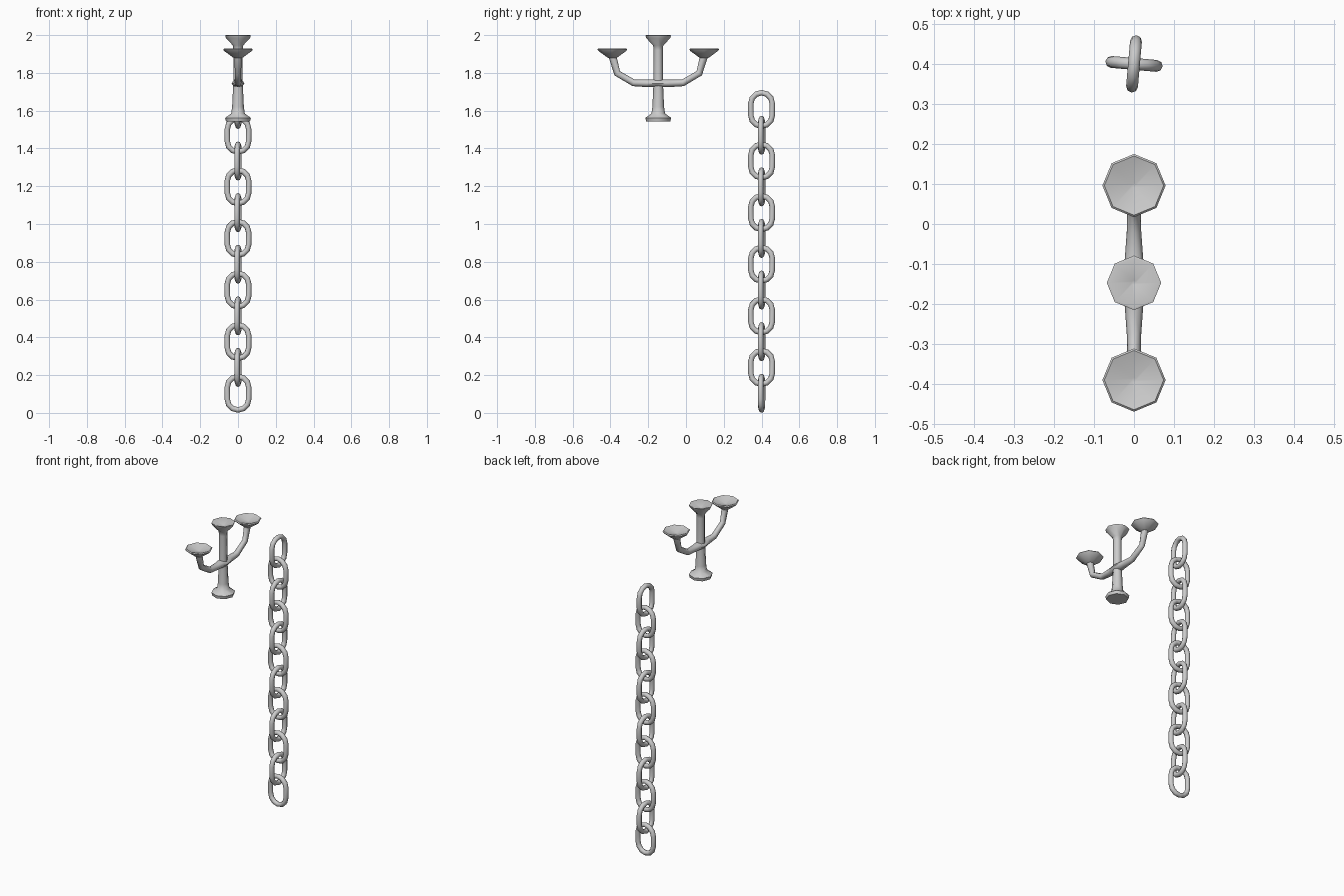
import bpy, math
from mathutils import Vector

if "Cube" in bpy.data.objects:
    bpy.data.objects.remove(bpy.data.objects["Cube"])

CY = -0.147      # candelabra centre
CHAIN_Y = 0.40   # chain centre


def loft(name, rings, caps=True, closed=False):
    """Skin a list of equal-length vertex rings."""
    n, m = len(rings[0]), len(rings)
    verts = [v for r in rings for v in r]
    faces = []
    for i in range(m if closed else m - 1):
        a, b = i * n, ((i + 1) % m) * n
        for j in range(n):
            k = (j + 1) % n
            faces.append((a + j, a + k, b + k, b + j))
    if caps and not closed:
        faces.append(tuple(range(n))[::-1])
        faces.append(tuple(range((m - 1) * n, m * n)))
    me = bpy.data.meshes.new(name)
    me.from_pydata(verts, [], faces)
    ob = bpy.data.objects.new(name, me)
    bpy.context.collection.objects.link(ob)
    bpy.ops.object.select_all(action='DESELECT')
    ob.select_set(True)
    bpy.context.view_layer.objects.active = ob
    bpy.ops.object.mode_set(mode='EDIT')
    bpy.ops.mesh.select_all(action='SELECT')
    bpy.ops.mesh.normals_make_consistent(inside=False)
    bpy.ops.object.mode_set(mode='OBJECT')
    bpy.ops.object.shade_smooth_by_angle(angle=math.radians(55))
    return ob


def lathe(name, y, profile, sides=8):
    """Turn an (r, z) profile about a vertical axis."""
    rings = [[Vector((r * math.sin(2 * math.pi * j / sides),
                      y + r * math.cos(2 * math.pi * j / sides), z))
              for j in range(sides)] for r, z in profile]
    return loft(name, rings)


def tube(name, path, origin, sides=8):
    """Sweep an elliptical section along (y, z, rx, r) points in the yz plane."""
    pts = [Vector((0, p[0], p[1])) for p in path]
    rings = []
    for i, (y, z, rx, r) in enumerate(path):
        t = (pts[min(i + 1, len(pts) - 1)] - pts[max(i - 1, 0)]).normalized()
        if i in (0, len(pts) - 1):
            t = Vector((0, 0, 1 if i else -1))
        side = Vector((0, -t.z, t.y))
        rings.append([origin + pts[i] + Vector((rx * math.cos(a), 0, 0)) + side * r * math.sin(a)
                      for a in (2 * math.pi * j / sides for j in range(sides))])
    return loft(name, rings)


# central stem with flared foot and dished top cup
lathe("stem", CY, [
    (0.064, 1.543), (0.068, 1.562), (0.036, 1.585), (0.031, 1.62), (0.025, 1.75),
    (0.024, 1.92), (0.027, 1.945), (0.064, 1.985), (0.068, 1.998), (0.062, 2.0), (0.006, 1.975)])

# curved arms as one sweep
half = [(0, 1.745, 0.034, 0.021), (0.06, 1.745, 0.023, 0.020), (0.130, 1.747, 0.018, 0.018),
        (0.217, 1.798, 0.016, 0.018), (0.243, 1.89, 0.020, 0.022)]
path = [(-y, z, rx, r) for y, z, rx, r in half[:0:-1]] + half
tube("arms", path, Vector((0, CY, 0)))

# cups at the arm ends
for s, label in ((-1, "front"), (1, "back")):
    lathe(label + "_cup", CY + s * 0.243, [
        (0.024, 1.88), (0.072, 1.915), (0.079, 1.924), (0.074, 1.929), (0.006, 1.907)])

# chain of alternating stadium-shaped links
R, TUBE, STRAIGHT, SEG, SIDES = 0.057, 0.0148, 0.0315, 6, 8
for i in range(12):
    ang = math.radians(-5 + 90 * (i % 2))
    u = Vector((math.cos(ang), math.sin(ang), 0))
    w = Vector((-u.y, u.x, 0))
    c = Vector((0, CHAIN_Y, 0.104 + i * 0.1366))
    rings = []
    for h in (0, 1):
        for k in range(SEG + 1):
            a = math.pi * (h + k / SEG)
            d = u * math.cos(a) + Vector((0, 0, math.sin(a)))
            mid = c + d * R + Vector((0, 0, STRAIGHT if h == 0 else -STRAIGHT))
            rings.append([mid + d * TUBE * math.cos(b) + w * TUBE * math.sin(b)
                          for b in (2 * math.pi * j / SIDES for j in range(SIDES))])
    loft("chain_link_%02d" % (i + 1), rings, closed=True)
